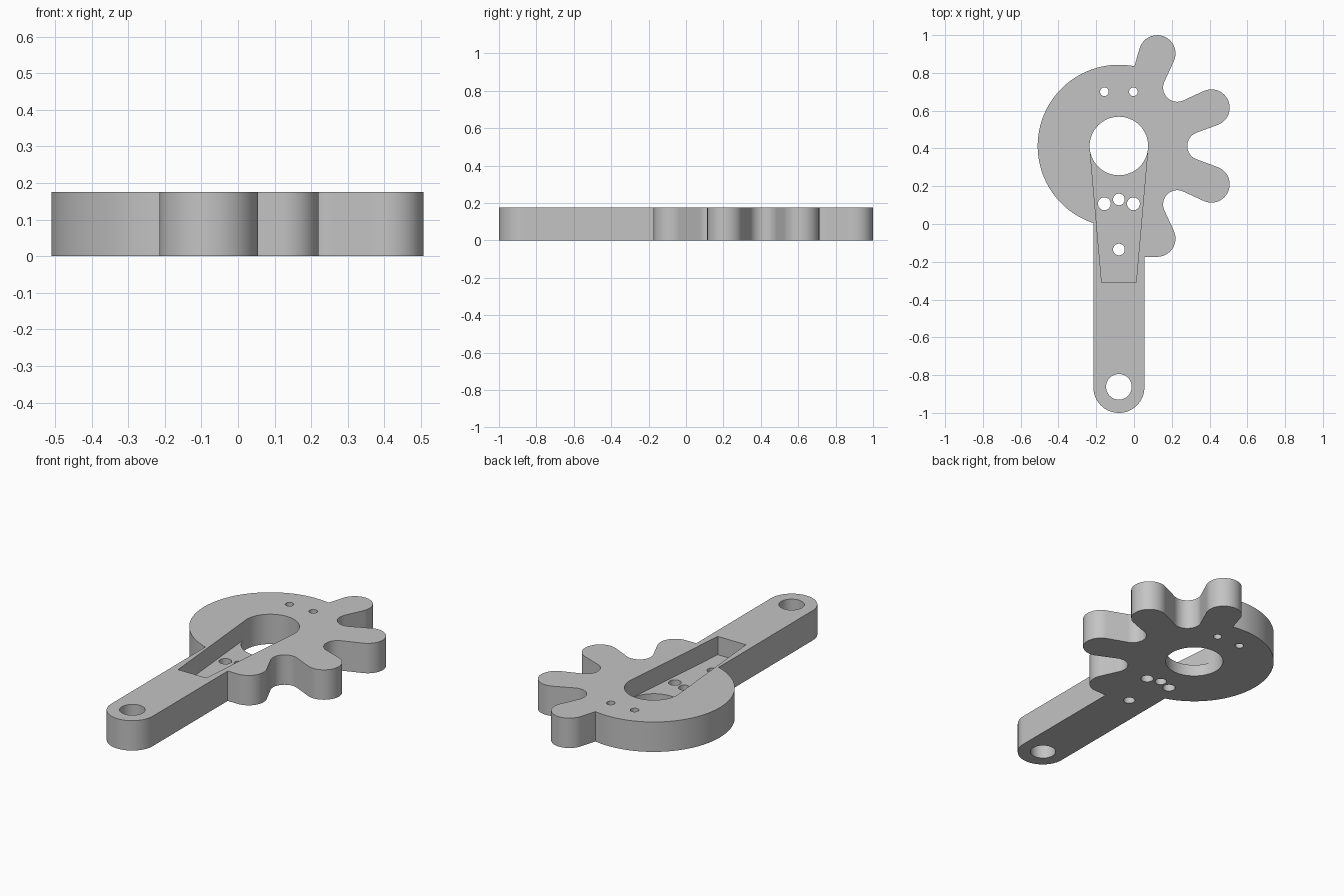
import bpy, bmesh
from math import radians, degrees, acos, atan2, sqrt, cos, sin, hypot

cube = bpy.data.objects.get("Cube")
if cube:
    bpy.data.objects.remove(cube, do_unlink=True)

THICK = 0.175
CX, CY = -0.08, 0.413                  # hub centre
HUB_R, BORE_R = 0.43, 0.155
ARM_R, ARM_END = 0.135, -0.865         # arm half width, centre of its round end
TOOTH_D, TOOTH_R = 0.53, 0.097         # tooth tip distance from hub, radius
GAP_D, GAP_R = 0.437, 0.075            # gap between teeth
POCKET_FLOOR = 0.068

grey = bpy.data.materials.new("light grey")
grey.use_nodes = True
grey.diffuse_color = (0.55, 0.55, 0.55, 1)
grey.node_tree.nodes["Principled BSDF"].inputs["Base Color"].default_value = (0.55, 0.55, 0.55, 1)


def arc(x, y, r, a0, a1, n=24):
    angles = [radians(a0 + (a1 - a0) * i / n) for i in range(n + 1)]
    return [(x + r * cos(a), y + r * sin(a)) for a in angles]


def polar(dist, deg):
    return CX + dist * cos(radians(deg)), CY + dist * sin(radians(deg))


def prism(name, points, z0, z1):
    """Extrude a closed outline from z0 to z1."""
    bm = bmesh.new()
    face = bm.faces.new([bm.verts.new((x, y, z0)) for x, y in points])
    up = bmesh.ops.extrude_face_region(bm, geom=[face])["geom"]
    bmesh.ops.translate(bm, vec=(0, 0, z1 - z0),
                        verts=[v for v in up if isinstance(v, bmesh.types.BMVert)])
    bmesh.ops.recalc_face_normals(bm, faces=bm.faces)
    mesh = bpy.data.meshes.new(name)
    bm.to_mesh(mesh)
    bm.free()
    mesh.materials.append(grey)
    obj = bpy.data.objects.new(name, mesh)
    bpy.context.collection.objects.link(obj)
    return obj


# Half angle of a tooth tip, where its flank runs tangent into the next gap
half = radians(22.5)
dx, dy = GAP_D * cos(half) - TOOTH_D, GAP_D * sin(half)
sweep = degrees(atan2(dy, dx) - acos((TOOTH_R + GAP_R) / hypot(dx, dy)))

# Outline: round arm end, teeth with gaps, then the plain side of the hub
outline = arc(CX, ARM_END, ARM_R, 180, 360, 40)
first_y = polar(TOOTH_D, -67.5)[1] - TOOTH_R
outline.append((CX + ARM_R, first_y))
for i in range(4):
    t = -67.5 + 45 * i
    start = -90 if i == 0 else t - sweep
    end = 164 if i == 3 else t + sweep
    outline += arc(*polar(TOOTH_D, t), TOOTH_R, start, end)
    if i < 3:
        v = t + 22.5
        outline += arc(*polar(GAP_D, v), GAP_R, t + sweep + 180, v + 180 - (sweep - 22.5), 20)
join = 180 + degrees(acos(ARM_R / HUB_R))
outline += arc(CX, CY, HUB_R, 79, join, 64)
lever = prism("toothed_lever", outline, 0, THICK)

# Cutters: bore, tapered pocket, pivot hole and screw holes
cutters = []


def hole(name, x, y, r, n=32):
    cutters.append(prism(name, arc(x, y, r, 0, 360, n)[:-1], -0.1, THICK + 0.1))


hole("bore_cutter", CX, CY, BORE_R, 64)
w = BORE_R - 0.0005
cutters.append(prism("pocket_cutter", [(CX - 0.091, -0.31), (CX + 0.091, -0.31),
                                       (CX + w, CY), (CX - w, CY)],
                     POCKET_FLOOR, THICK + 0.1))
hole("pivot_hole_cutter", CX, -0.862, 0.068, 40)
hole("pocket_hole_cutter", CX, 0.13, 0.031)
hole("pocket_hole_cutter", CX, -0.135, 0.031)
for side in (-1, 1):
    hole("pocket_hole_cutter", CX + side * 0.077, 0.107, 0.034)
    hole("rim_hole_cutter", CX + side * 0.077, 0.70, 0.023)

for cutter in cutters:
    cutter.hide_render = True
    mod = lever.modifiers.new(cutter.name, 'BOOLEAN')
    mod.operation = 'DIFFERENCE'
    mod.solver = 'EXACT'
    mod.object = cutter

# Apply the cuts and drop the cutters
bpy.context.view_layer.update()
cut = bpy.data.meshes.new_from_object(lever.evaluated_get(bpy.context.evaluated_depsgraph_get()))
lever.modifiers.clear()
lever.data = cut
for cutter in cutters:
    bpy.data.objects.remove(cutter, do_unlink=True)

bpy.ops.object.select_all(action='DESELECT')
lever.select_set(True)
bpy.context.view_layer.objects.active = lever
bpy.ops.object.shade_smooth_by_angle(angle=radians(30))
